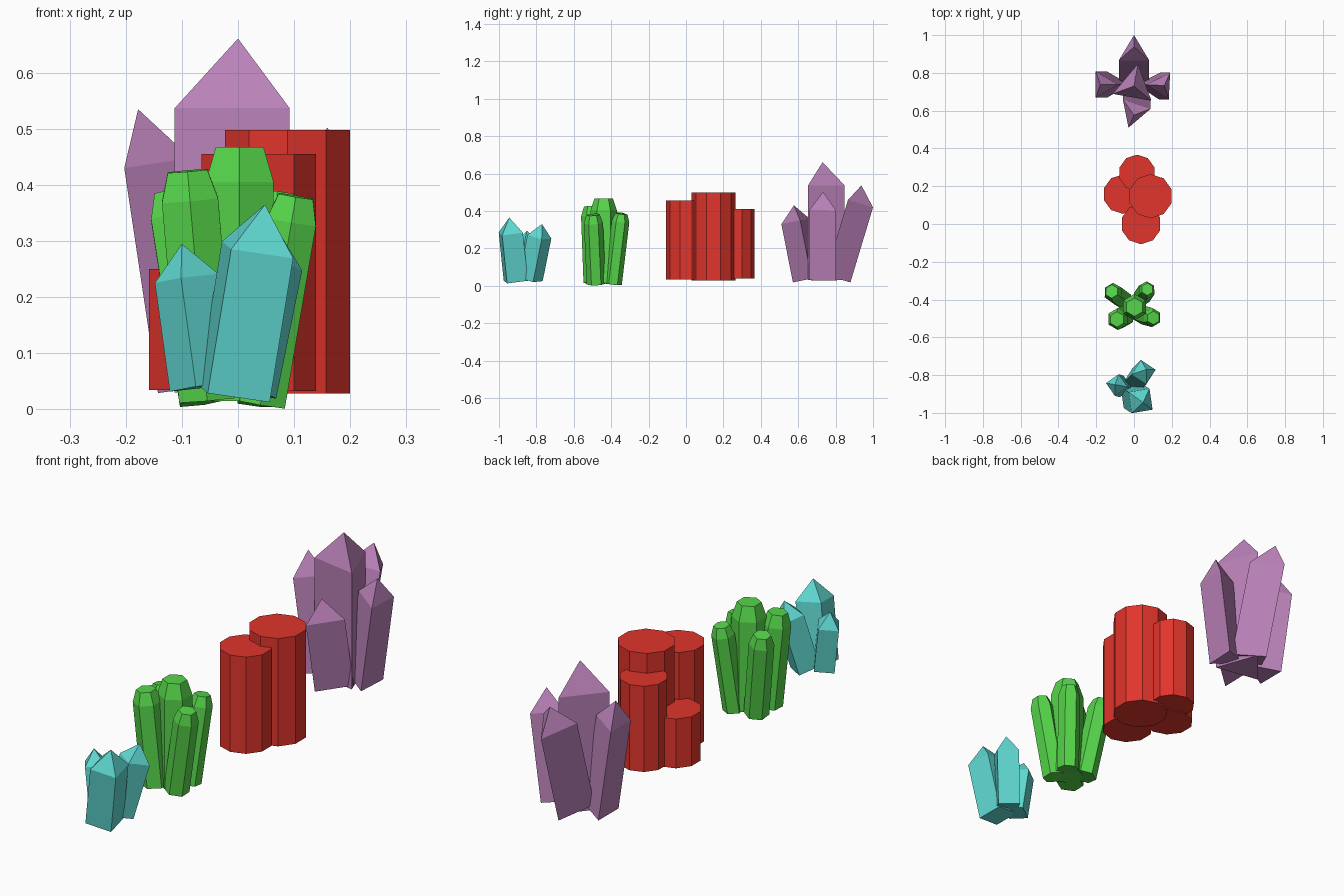
import bpy, bmesh, math
from mathutils import Vector

if "Cube" in bpy.data.objects:
    bpy.data.objects.remove(bpy.data.objects["Cube"])


def material(name, rgb):
    m = bpy.data.materials.new(name)
    m.diffuse_color = (*rgb, 1)
    m.use_nodes = True
    m.node_tree.nodes["Principled BSDF"].inputs["Base Color"].default_value = m.diffuse_color
    return m


def crystal(name, mat, sides, base, tip, r, angle, cap=0.0, tip_r=0.0):
    """Prism along base->tip, with a pointed or truncated cap of length `cap`."""
    base, tip = Vector(base), Vector(tip)
    axis = (tip - base).normalized()
    turn = Vector((0, 0, 1)).rotation_difference(axis)
    bm = bmesh.new()

    def ring(centre, radius):
        pts = []
        for i in range(sides):
            a = math.radians(angle) + 2 * math.pi * i / sides
            p = Vector((radius * math.cos(a), radius * math.sin(a), 0))
            pts.append(bm.verts.new(centre + turn @ p))
        return pts

    rings = [ring(base, r), ring(tip - axis * cap, r)]
    if tip_r:
        rings.append(ring(tip, tip_r))
    bm.faces.new(rings[0][::-1])
    for lo, hi in zip(rings, rings[1:]):
        for i in range(sides):
            j = (i + 1) % sides
            bm.faces.new((lo[i], lo[j], hi[j], hi[i]))
    if cap and not tip_r:
        apex = bm.verts.new(tip)
        for i in range(sides):
            bm.faces.new((rings[-1][i], rings[-1][(i + 1) % sides], apex))
    else:
        bm.faces.new(rings[-1])
    bmesh.ops.recalc_face_normals(bm, faces=bm.faces)
    me = bpy.data.meshes.new(name)
    bm.to_mesh(me)
    bm.free()
    me.materials.append(mat)
    bpy.context.collection.objects.link(bpy.data.objects.new(name, me))


# Cyan cluster: square crystals with pyramid tips
cyan = material("cyan", (0.115, 0.69, 0.64))
for n, base, tip, r, ang, cap in [
    ("front", (-0.007, -0.91, 0.028), (0.048, -0.945, 0.365), 0.080, 54, 0.082),
    ("left", (-0.065, -0.86, 0.040), (-0.100, -0.850, 0.295), 0.058, 80, 0.062),
    ("back", (0.005, -0.83, 0.035), (0.065, -0.770, 0.330), 0.066, 12, 0.070),
]:
    crystal("cyan_crystal_" + n, cyan, 4, base, tip, r, ang, cap)

# Green cluster: hexagonal crystals with truncated tips
green = material("green", (0.093, 0.67, 0.068))
for n, base, tip, r in [
    ("centre", (0.003, -0.44, 0.015), (0.003, -0.44, 0.468), 0.070),
    ("front_left", (-0.055, -0.49, 0.017), (-0.090, -0.505, 0.425), 0.058),
    ("front_right", (0.040, -0.48, 0.010), (0.103, -0.497, 0.380), 0.051),
    ("back_left", (-0.060, -0.40, 0.014), (-0.118, -0.357, 0.388), 0.051),
    ("back_right", (0.040, -0.39, 0.010), (0.070, -0.345, 0.385), 0.047),
]:
    crystal("green_crystal_" + n, green, 6, base, tip, r, 90, 0.9 * r, 0.7 * r)

# Red cluster: upright ten-sided columns with flat tops
red = material("red", (0.75, 0.035, 0.025))
for n, x, y, z0, z1, r in [
    ("main", 0.088, 0.147, 0.028, 0.498, 0.117),
    ("front", 0.037, 0.0, 0.033, 0.455, 0.107),
    ("left", -0.060, 0.158, 0.035, 0.250, 0.104),
    ("back", 0.016, 0.270, 0.038, 0.412, 0.097),
]:
    crystal("red_column_" + n, red, 10, (x, y, z0), (x, y, z1), r, 90)

# Purple cluster: triangular crystals with pointed tips
purple = material("purple", (0.49, 0.22, 0.48))
for n, base, tip, r, ang, cap in [
    ("centre", (0, 0.73, 0.03), (0.000, 0.730, 0.661), 0.120, 80, 0.124),
    ("left", (-0.103, 0.738, 0.035), (-0.178, 0.738, 0.535), 0.080, 0, 0.100),
    ("right", (0.095, 0.733, 0.035), (0.160, 0.733, 0.502), 0.082, 177, 0.093),
    ("front", (0, 0.655, 0.035), (0.000, 0.577, 0.430), 0.090, 251, 0.085),
    ("back", (0, 0.79, 0.045), (0.000, 0.938, 0.537), 0.093, 90, 0.095),
]:
    crystal("purple_crystal_" + n, purple, 3, base, tip, r, ang, cap)
